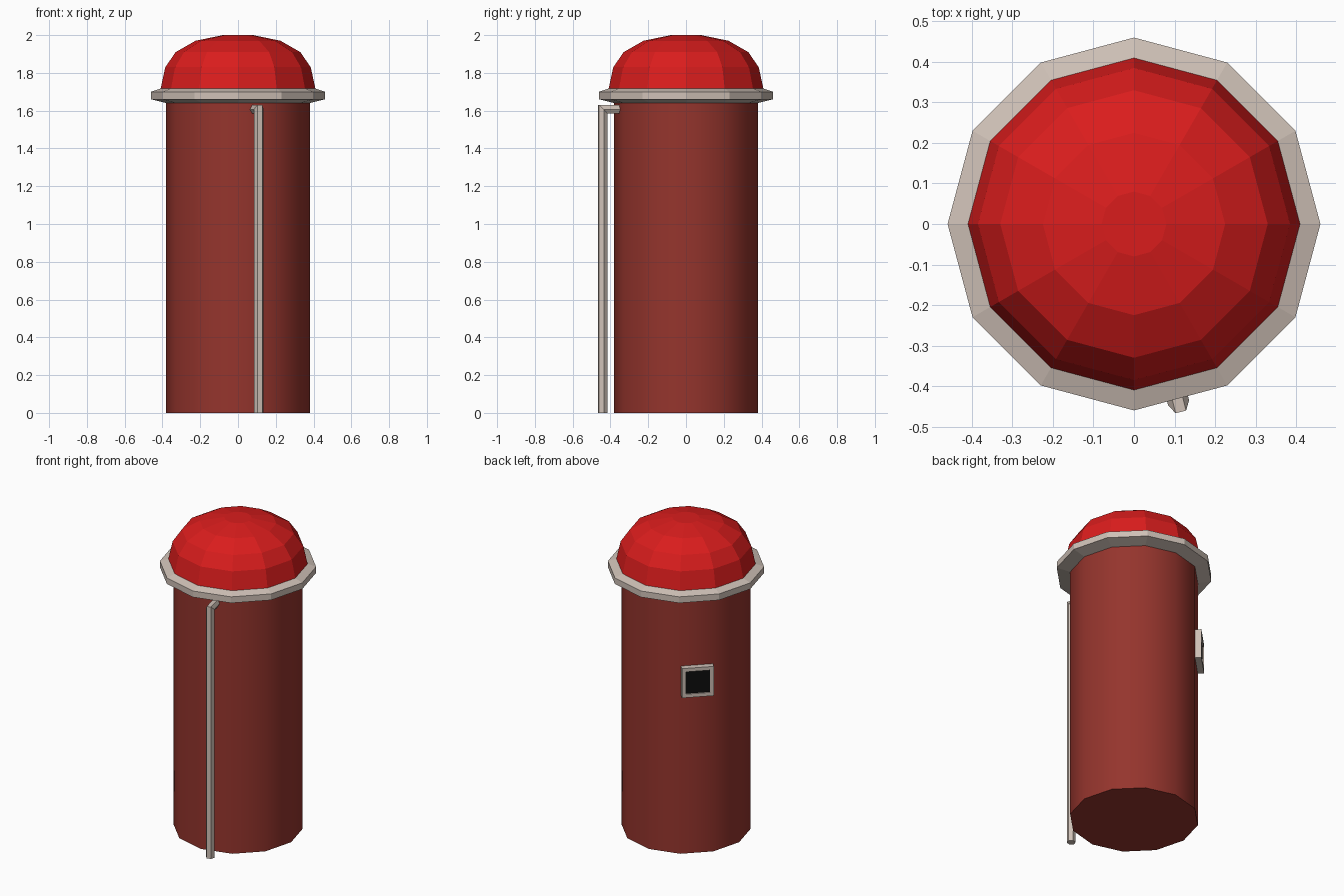
import bpy, bmesh
from math import sin, cos, pi, radians
from mathutils import Matrix

if "Cube" in bpy.data.objects:
    bpy.data.objects.remove(bpy.data.objects["Cube"])

SIDES = 12


def material(name, color):
    m = bpy.data.materials.new(name)
    m.diffuse_color = (*color, 1)
    m.use_nodes = True
    m.node_tree.nodes["Principled BSDF"].inputs["Base Color"].default_value = m.diffuse_color
    return m


BRICK = material("brick_red", (0.30, 0.035, 0.026))
RED = material("bright_red", (0.70, 0.012, 0.012))
STONE = material("pale_stone", (0.62, 0.53, 0.47))
BLACK = material("black", (0.004, 0.004, 0.004))


def finish(name, bm, mat, angle=0):
    """Turn a bmesh into an object, turned about z by angle."""
    bmesh.ops.recalc_face_normals(bm, faces=bm.faces)
    me = bpy.data.meshes.new(name)
    bm.to_mesh(me)
    bm.free()
    me.materials.append(mat)
    ob = bpy.data.objects.new(name, me)
    ob.rotation_euler.z = radians(angle)
    bpy.context.collection.objects.link(ob)
    return ob


def loft(rings):
    """Capped skin over rings of points."""
    bm = bmesh.new()
    loops = [[bm.verts.new(p) for p in ring] for ring in rings]
    n = len(loops[0])
    for a, b in zip(loops, loops[1:]):
        for i in range(n):
            j = (i + 1) % n
            bm.faces.new((a[i], a[j], b[j], b[i]))
    bm.faces.new(loops[0])
    bm.faces.new(loops[-1])
    return bm


def turned(name, profile, mat):
    return finish(name, loft([[(r * cos(2 * pi * i / SIDES), r * sin(2 * pi * i / SIDES), z)
                               for i in range(SIDES)] for r, z in profile]), mat)


# Round tower body, smooth sided
body = turned("tower_body", [(0.38, 0), (0.38, 1.66)], BRICK)
bpy.context.view_layer.objects.active = body
body.select_set(True)
bpy.ops.object.shade_smooth_by_angle(angle=radians(40))

# Ledge and domed roof
turned("roof_ledge", [(0.38, 1.64), (0.46, 1.66), (0.46, 1.70), (0.40, 1.72)], STONE)
turned("dome_roof", [(0.41, 1.715), (0.385, 1.83), (0.33, 1.91), (0.225, 1.97), (0.08, 2.0)], RED)

# Six-sided drainpipe with a mitred elbow into the wall
R, PIPE, ELBOW = 0.0265, 0.455, 1.607
hexagon = [(R * cos(k * pi / 3), R * sin(k * pi / 3)) for k in range(6)]
finish("drainpipe", loft([
    [(PIPE + n, t, 0) for t, n in hexagon],
    [(PIPE + n, t, ELBOW + n) for t, n in hexagon],
    [(0.355, t, ELBOW + n) for t, n in hexagon]]), STONE, -76)

# Square window: frame of four bars around a dark pane
W, B, WZ, FACE = 0.19, 0.023, 1.12, 0.405


def box(bm, size, centre):
    bmesh.ops.create_cube(bm, size=1, matrix=Matrix.Translation(centre) @ Matrix.Diagonal((*size, 1)))


frame = bmesh.new()
for s in (-1, 1):
    off = s * (W - B) / 2
    box(frame, (0.05, W, B), (FACE - 0.025, 0, WZ + off))
    box(frame, (0.05, B, W - 2 * B), (FACE - 0.025, off, WZ))
finish("window_frame", frame, STONE, 135)

pane = bmesh.new()
box(pane, (0.04, W - 2 * B, W - 2 * B), (FACE - 0.028, 0, WZ))
finish("window_pane", pane, BLACK, 135)
